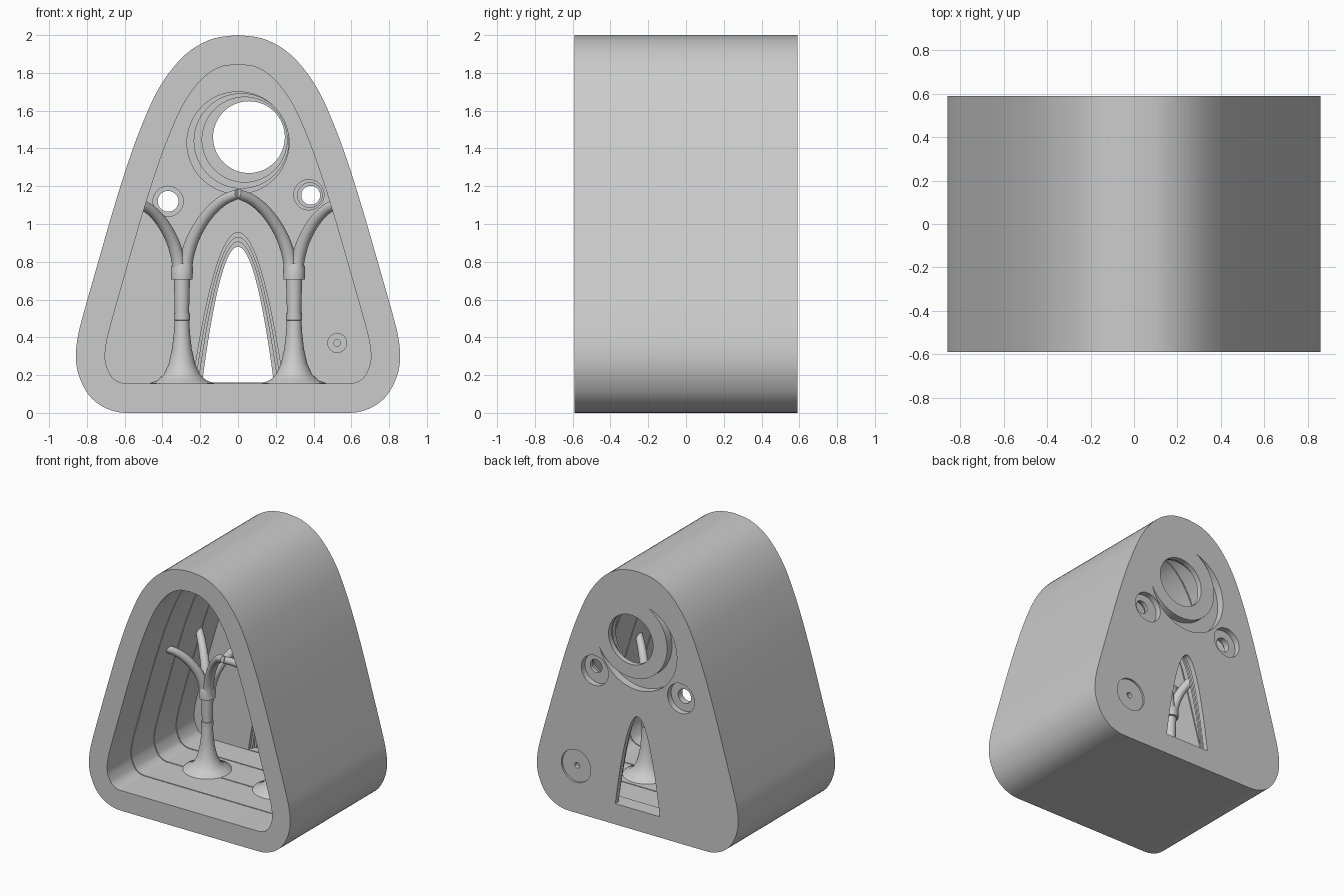
import bpy, bmesh, math
from mathutils import Vector

if "Cube" in bpy.data.objects:
    bpy.data.objects.remove(bpy.data.objects["Cube"])

stone = bpy.data.materials.new("warm_grey_plaster")
stone.diffuse_color = (0.6, 0.6, 0.6, 1)
stone.use_nodes = True
stone.node_tree.nodes["Principled BSDF"].inputs["Base Color"].default_value = stone.diffuse_color


def make(name, bm):
    bmesh.ops.recalc_face_normals(bm, faces=bm.faces)
    mesh = bpy.data.meshes.new(name)
    bm.to_mesh(mesh)
    bm.free()
    ob = bpy.data.objects.new(name, mesh)
    bpy.context.collection.objects.link(ob)
    mesh.materials.append(stone)
    return ob


def smooth(ob, angle=35):
    bpy.ops.object.select_all(action='DESELECT')
    ob.select_set(True)
    bpy.context.view_layer.objects.active = ob
    bpy.ops.object.shade_smooth_by_angle(angle=math.radians(angle))


def prism(name, outline, y0, y1):
    """Extrude an x-z outline from y0 to y1."""
    bm = bmesh.new()
    face = bm.faces.new([bm.verts.new((x, y0, z)) for x, z in outline])
    ext = bmesh.ops.extrude_face_region(bm, geom=[face])
    verts = [v for v in ext['geom'] if isinstance(v, bmesh.types.BMVert)]
    bmesh.ops.translate(bm, vec=(0, y1 - y0, 0), verts=verts)
    return make(name, bm)


def circle(cx, cz, r, n=64):
    return [(cx + r * math.cos(2 * math.pi * i / n), cz + r * math.sin(2 * math.pi * i / n)) for i in range(n)]


def spline(pts, steps=4):
    """Catmull-Rom through the points, ends clamped."""
    p = [Vector(q) for q in pts]
    p = [p[0]] + p + [p[-1]]
    out = []
    for i in range(1, len(p) - 2):
        a, b, c, d = p[i - 1:i + 3]
        for k in range(steps):
            t = k / steps
            out.append(0.5 * (2 * b + (c - a) * t + (2 * a - 5 * b + 4 * c - d) * t * t
                              + (3 * b - a - 3 * c + d) * t ** 3))
    return out + [p[-1]]


# Outer shell profile, right half, mirrored to the left
half = [(0, 2), (.13, 1.982), (.25, 1.92), (.35, 1.82), (.44, 1.68), (.53, 1.47), (.6, 1.27),
        (.665, 1.06), (.74, .8), (.825, .5), (.852, .38), (.858, .28), (.84, .19),
        (.79, .095), (.72, .035), (.64, .005), (.58, 0)]
right = [Vector((0, 2))] + spline(half)[1:]
outer = [(v.x, v.y) for v in right] + [(-v.x, v.y) for v in reversed(right[1:])]


def inset(d):
    n = len(outer)
    res = []
    for i in range(n):
        t = Vector(outer[(i + 1) % n]) - Vector(outer[i - 1])
        t.normalize()
        res.append((outer[i][0] + t.y * d, outer[i][1] - t.x * d))
    return res


shell = prism("arched_shell", outer, -.59, .59)
WALL = .47
cutters = [prism("cavity_cutter", inset(.155), -.7, WALL)]

# Thin scored grooves around the room lining
for y in (-.3, -.02, .25):
    cutters.append(prism("groove_cutter", inset(.147), y, y + .008))

# Stepped round windows, opening inward
IN, OUT = .44, .62
rounds = [(0, 1.43, .27, IN, .495), (.018, 1.44, .25, IN, .52), (.035, 1.447, .225, IN, .55),
          (.058, 1.46, .19, IN, OUT),
          (-.37, 1.12, .08, IN, .495), (-.37, 1.12, .055, IN, OUT), (-.37, 1.12, .115, .545, OUT),
          (.375, 1.155, .08, IN, .495), (.38, 1.153, .065, IN, .52), (.385, 1.152, .05, IN, OUT),
          (.365, 1.14, .115, .545, OUT),
          # round wall fitting, both faces
          (.525, .37, .05, IN, .485), (.525, .37, .018, IN, .5),
          (.525, .36, .125, .575, OUT), (.525, .36, .022, .545, OUT)]
for cx, cz, r, y0, y1 in rounds:
    cutters.append(prism("round_cutter", circle(cx, cz, r), y0, y1))

# Stepped parabolic doorway
for w, top, y1 in ((.24, .955, .495), (.225, .93, .52), (.21, .905, .55), (.19, .88, OUT)):
    arch = [(w * k / 20, .16 + (top - .16) * (1 - (k / 20) ** 2)) for k in range(-20, 21)]
    cutters.append(prism("door_cutter", arch, IN, y1))

# Crescent pocket outside the large window
R1, R2, off = .335, .305, .075
th = math.acos((R1 * R1 + off * off - R2 * R2) / (2 * R1 * off))
base = math.radians(45)
c1 = Vector((0, 1.42))
c2 = c1 + off * Vector((math.cos(base), math.sin(base)))
moon = []
for k in range(49):
    a = base + th + (2 * math.pi - 2 * th) * k / 48
    moon.append((c1.x + R1 * math.cos(a), c1.y + R1 * math.sin(a)))
end = Vector(moon[0]) - c2
ph = (math.atan2(end.y, end.x) - base) % (2 * math.pi)
for k in range(1, 48):
    a = base - ph + 2 * math.pi - (2 * math.pi - 2 * ph) * k / 48
    moon.append((c2.x + R2 * math.cos(a), c2.y + R2 * math.sin(a)))
cutters.append(prism("crescent_cutter", moon, .53, OUT))

bpy.context.view_layer.objects.active = shell
for c in cutters:
    m = shell.modifiers.new("cut", 'BOOLEAN')
    m.operation, m.solver, m.object = 'DIFFERENCE', 'EXACT', c
    bpy.ops.object.modifier_apply(modifier=m.name)
    bpy.data.objects.remove(c)
smooth(shell, 25)

# Tree columns: flared trunk with bands and a collar
TY = .05
trunk = [(.175, .15), (.17, .157), (.13, .172), (.095, .205), (.07, .26), (.052, .34), (.043, .42),
         (.039, .49), (.043, .492), (.043, .528), (.038, .53), (.04, .62), (.043, .705),
         (.057, .707), (.058, .77), (.05, .79), (.0, .8)]


def lathe(name, prof, cx, n=40):
    bm = bmesh.new()
    vs = [bm.verts.new((cx + r, TY, z)) for r, z in prof]
    es = [bm.edges.new(p) for p in zip(vs, vs[1:])]
    bmesh.ops.spin(bm, geom=vs + es, cent=(cx, TY, 0), axis=(0, 0, 1), angle=2 * math.pi, steps=n)
    bmesh.ops.remove_doubles(bm, verts=bm.verts, dist=1e-4)
    return make(name, bm)


def tube(name, pts, r0, r1, n=20):
    """Tapered round tube along a path with capped ends."""
    path = spline(pts, 6)
    bm = bmesh.new()
    rings = []
    for i, p in enumerate(path):
        t = path[min(i + 1, len(path) - 1)] - path[max(i - 1, 0)]
        q = t.to_track_quat('Z', 'Y')
        r = r0 + (r1 - r0) * i / (len(path) - 1)
        rings.append([bm.verts.new(p + q @ Vector((r * math.cos(2 * math.pi * k / n),
                                                   r * math.sin(2 * math.pi * k / n), 0))) for k in range(n)])
    for a, b in zip(rings, rings[1:]):
        bmesh.ops.bridge_loops(bm, edges=[bm.edges.get((s[k], s[k - 1])) or bm.edges.new((s[k], s[k - 1]))
                                          for s in (a, b) for k in range(n)])
    bm.faces.new(rings[0])
    bm.faces.new(rings[-1])
    return make(name, bm)


for side in (-1, 1):
    cx = side * .297
    smooth(lathe("tree_trunk", trunk, cx))
    # Four branches on the diagonals, to the outer wall and to the middle
    for reach, tip in ((.235, 1.11), (-.297, 1.16)):
        for fy in (-1, 1):
            path = [(cx + side * reach * fx, TY + fy * .22 * fx, .74 + (tip - .74) * fz)
                    for fx, fz in ((.06, 0), (.09, .2), (.22, .47), (.45, .73), (.72, .91), (1, 1))]
            smooth(tube("tree_branch", path, .038, .026))
